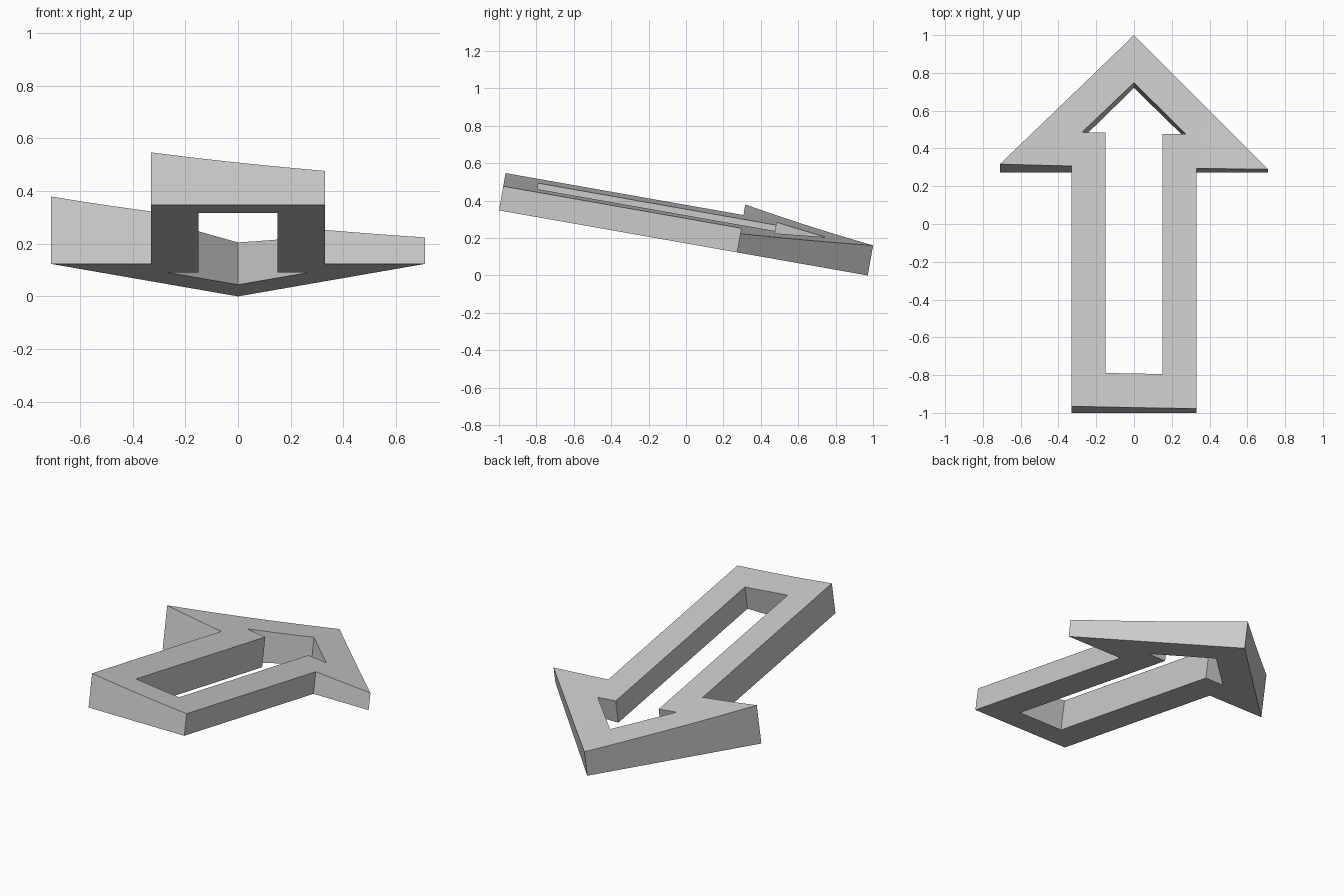
import bpy, bmesh, math
from mathutils import Vector

cube = bpy.data.objects.get("Cube")
if cube:
    bpy.data.objects.remove(cube)

TILT = math.radians(10)
TIP_Y = 0.972          # arrow tip on the underside, touching the ground
NORMAL = Vector((0, math.sin(TILT), math.cos(TILT)))

# Right half of the arrow: named outline corners
corner = {
    "tail_mid": (0, -1), "tail": (0.33, -1), "neck": (0.33, 0.272),
    "barb": (0.71, 0.272), "tip": (0, TIP_Y), "hole_tip": (0, 0.72),
    "hole_barb": (0.275, 0.452), "hole_neck": (0.15, 0.452),
    "hole_tail": (0.15, -0.82), "hole_mid": (0, -0.82),
}

# Convex panels that frame the opening
panels = ["hole_mid tail_mid tail hole_tail", "hole_tail tail neck hole_neck",
          "hole_neck neck hole_barb", "hole_barb neck barb",
          "hole_barb barb tip hole_tip"]


def thickness(x):
    # The plate thins smoothly from one side to the other
    return 0.163 * math.exp(-0.658 * x)


bm = bmesh.new()

# Sloping underside, mirrored about x = 0
for side in (1, -1):
    verts = {name: bm.verts.new((side * x, y, (TIP_Y - y) * math.tan(TILT)))
             for name, (x, y) in corner.items()}
    for panel in panels:
        bm.faces.new([verts[name] for name in panel.split()][::side])
bmesh.ops.remove_doubles(bm, verts=bm.verts[:], dist=0.0001)
bm.normal_update()

# Slice lengthwise so the top can curve
slices = 24
for i in range(1, slices):
    x = -0.711 + 1.419 * i / slices
    bmesh.ops.bisect_plane(bm, geom=bm.verts[:] + bm.edges[:] + bm.faces[:],
                           dist=0.00001, plane_co=(x, 0, 0), plane_no=(1, 0, 0))

# Raise the curved top off the underside
result = bmesh.ops.extrude_face_region(bm, geom=bm.faces[:], use_keep_orig=True)
for v in result["geom"]:
    if isinstance(v, bmesh.types.BMVert):
        v.co += NORMAL * thickness(v.co.x)
bmesh.ops.recalc_face_normals(bm, faces=bm.faces[:])

mesh = bpy.data.meshes.new("arrow_frame")
bm.to_mesh(mesh)
bm.free()
arrow = bpy.data.objects.new("arrow_frame", mesh)
bpy.context.collection.objects.link(arrow)

# Single light grey colour
grey = bpy.data.materials.new("light_grey")
grey.use_nodes = True
colour = (0.6, 0.6, 0.6, 1)
grey.diffuse_color = colour
grey.node_tree.nodes["Principled BSDF"].inputs["Base Color"].default_value = colour
mesh.materials.append(grey)

# Soft top, crisp edges
bpy.ops.object.select_all(action='DESELECT')
arrow.select_set(True)
bpy.context.view_layer.objects.active = arrow
bpy.ops.object.shade_smooth_by_angle(angle=math.radians(25))
